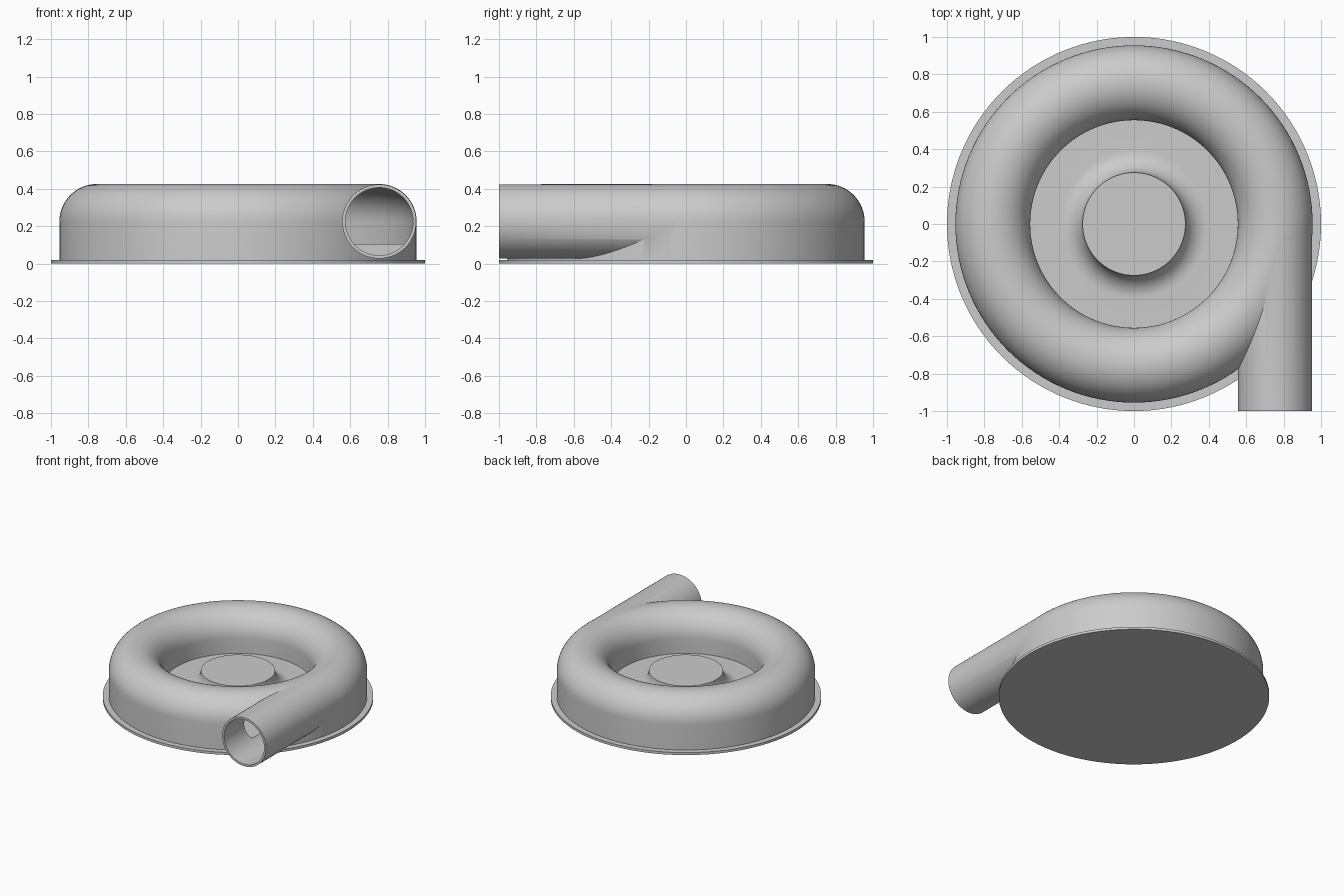
import bpy, bmesh
from math import sin, cos, pi, radians

cube = bpy.data.objects.get("Cube")
if cube:
    bpy.data.objects.remove(cube, do_unlink=True)

grey = bpy.data.materials.new("cast grey")
grey.use_nodes = True
colour = (0.6, 0.6, 0.6, 1)
grey.diffuse_color = colour
grey.node_tree.nodes["Principled BSDF"].inputs["Base Color"].default_value = colour

RING, MID = 0.755, 0.225      # centre line of the volute passage
FLOOR = 0.105                 # floor inside the casing


def arc(cx, cz, radius, start, end, steps):
    angles = [radians(start + (end - start) * i / steps) for i in range(steps + 1)]
    return [(cx + radius * cos(a), cz + radius * sin(a)) for a in angles]


def finish(name, bm):
    bmesh.ops.recalc_face_normals(bm, faces=bm.faces)
    mesh = bpy.data.meshes.new(name)
    bm.to_mesh(mesh)
    bm.free()
    mesh.materials.append(grey)
    obj = bpy.data.objects.new(name, mesh)
    bpy.context.collection.objects.link(obj)
    return obj


def lathe(name, profile, closed=False, segments=128):
    """Turn an (r, z) profile around the z axis."""
    bm = bmesh.new()
    verts = [bm.verts.new((r, 0, z)) for r, z in profile]
    edges = [bm.edges.new(pair) for pair in zip(verts, verts[1:])]
    if closed:
        edges.append(bm.edges.new((verts[-1], verts[0])))
    bmesh.ops.spin(bm, geom=verts + edges, cent=(0, 0, 0), axis=(0, 0, 1),
                   angle=2 * pi, steps=segments)
    bmesh.ops.remove_doubles(bm, verts=bm.verts, dist=0.00005)
    return finish(name, bm)


def outlet_cylinder(name, radius, front):
    """Cylinder along y, from the front to the middle of the casing."""
    bm = bmesh.new()
    bmesh.ops.create_cone(bm, cap_ends=True, segments=64, radius1=radius,
                          radius2=radius, depth=front)
    for v in bm.verts:
        x, y, z = v.co
        v.co = (RING + x, z - front / 2, MID + y)
    return finish(name, bm)


def combine(target, tool, operation):
    bpy.context.view_layer.objects.active = target
    mod = target.modifiers.new(operation.lower(), "BOOLEAN")
    mod.operation = operation
    mod.solver = "EXACT"
    mod.object = tool
    bpy.ops.object.modifier_apply(modifier=mod.name)
    bpy.data.objects.remove(tool, do_unlink=True)


def smooth(obj):
    bpy.ops.object.select_all(action="DESELECT")
    obj.select_set(True)
    bpy.context.view_layer.objects.active = obj
    bpy.ops.object.shade_smooth_by_angle(angle=radians(32))


# Round back plate
plate = lathe("back_plate", [(0, 0), (1, 0), (1, 0.02), (0, 0.02)])

# Casing: outer wall, rounded rim, open eye and flared hub
profile = [(0, 0.01), (0.955, 0.01)]
profile += arc(RING, MID, 0.2, 0, 180, 32)
profile += [(0.555, FLOOR)]
profile += arc(0.395, MID, 0.12, 270, 180, 14)
profile += [(0, MID)]
casing = lathe("volute_casing", profile)

# Tangential outlet pipe, then the hollow passage and bore
combine(casing, outlet_cylinder("outlet_pipe", 0.198, 1.0), "UNION")
passage = [(RING + 0.183, FLOOR)] + arc(RING, MID, 0.183, 0, 180, 32)
passage += [(RING - 0.183, FLOOR)]
combine(casing, lathe("passage_cutter", passage, closed=True), "DIFFERENCE")
combine(casing, outlet_cylinder("bore_cutter", 0.181, 1.1), "DIFFERENCE")

for part in (plate, casing):
    smooth(part)
